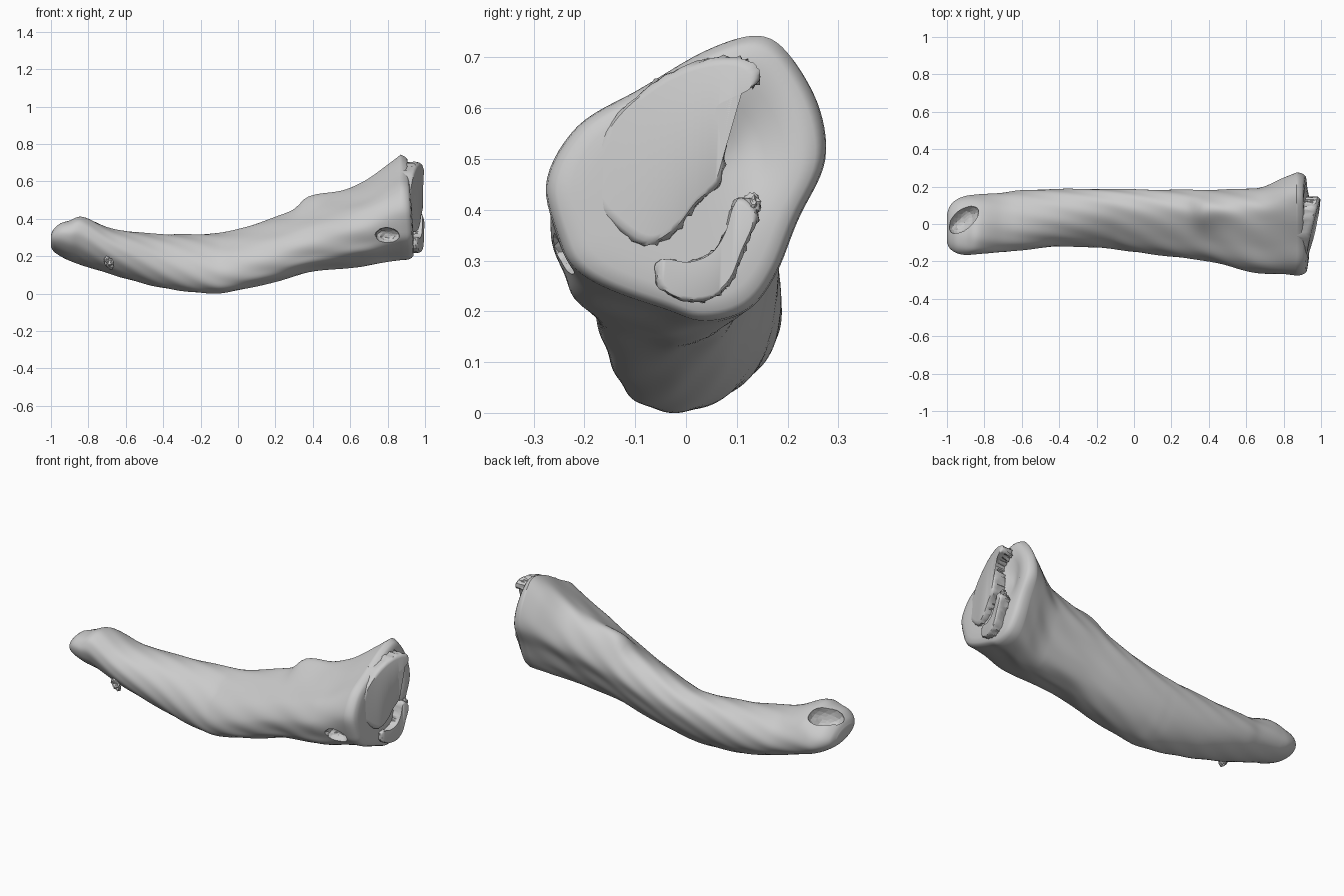
import bpy, bmesh, random
from math import sin, cos, pi, exp
from mathutils import Vector

if "Cube" in bpy.data.objects:
    bpy.data.objects.remove(bpy.data.objects["Cube"])

random.seed(4)
SEG = 96

# x, y min, y max, z bottom, z top along the shaft
STATIONS = [
    (-1.0, -.10, .05, .25, .315), (-.985, -.13, .095, .225, .345),
    (-.95, -.155, .13, .20, .375), (-.9, -.165, .15, .175, .39),
    (-.83, -.16, .158, .15, .41), (-.7, -.15, .168, .11, .355),
    (-.6, -.14, .18, .08, .335), (-.4, -.12, .187, .03, .318),
    (-.15, -.13, .187, .0, .32), (0, -.15, .185, .015, .345),
    (.2, -.175, .182, .06, .41), (.4, -.20, .182, .115, .485),
    (.6, -.25, .187, .137, .565), (.7, -.265, .20, .15, .615),
    (.8, -.268, .245, .17, .69), (.87, -.275, .275, .18, .743)]

# outline of the flared joint end, as (y, z)
JOINT = [(.275, .50), (.262, .60), (.21, .70), (.14, .745), (.04, .715),
         (-.10, .635), (-.22, .56), (-.275, .45), (-.25, .34), (-.20, .265),
         (-.05, .205), (.03, .18), (.12, .20), (.18, .28), (.225, .39)]


def spline(points, s, cyclic):
    """Catmull-Rom value at position s (in point index units)."""
    n = len(points)
    i = int(s) if cyclic else min(int(s), n - 2)
    f = s - i
    pick = (lambda k: points[k % n]) if cyclic else (lambda k: points[max(0, min(n - 1, k))])
    return [.5 * (2 * b + (c - a) * f + (2 * a - 5 * b + 4 * c - d) * f * f
                  + (3 * b - a - 3 * c + d) * f ** 3)
            for a, b, c, d in zip(pick(i - 1), pick(i), pick(i + 1), pick(i + 2))]


def section(row):
    """Skewed oval whose lean turns along the shaft, blending into the joint outline."""
    x, y0, y1, z0, z1 = row
    b = max(0, min(1, (x + .3) / .95))
    lean = -.35 + .8 * max(0, min(1, (x + .85) / .75))
    ring = []
    for k in range(SEG):
        t = 2 * pi * k / SEG
        jy, jz = spline(JOINT, k * len(JOINT) / SEG, True)
        u = (1 - b) * cos(t) + b * jy / .275
        v = (1 - b) * sin(t + lean) + b * (jz - .4625) / .2825
        # fine spiral grooves, fading at both ends
        g = 1 + .009 * sin(10 * t - 24 * x + sin(4 * x + t)) * max(0, 1 - abs(x) ** 4)
        y = (y0 + y1) / 2 + (y1 - y0) / 2 * u * g
        z = (z0 + z1) / 2 + (z1 - z0) / 2 * v * g
        # raised ridge on the upper back of the shaft
        if v > 0:
            w = .05 if x < .37 else .13
            z += .045 * exp(-((x - .37) / w) ** 2 - ((y - .07) / .08) ** 2) * min(1, v * 2)
        ring.append(Vector((x, y, z)))
    return ring


def make_object(name, bm, angle=None):
    bmesh.ops.recalc_face_normals(bm, faces=bm.faces[:])
    me = bpy.data.meshes.new(name)
    bm.to_mesh(me)
    bm.free()
    ob = bpy.data.objects.new(name, me)
    bpy.context.collection.objects.link(ob)
    if angle:
        bpy.ops.object.select_all(action='DESELECT')
        ob.select_set(True)
        bpy.context.view_layer.objects.active = ob
        bpy.ops.object.shade_smooth_by_angle(angle=angle)
    return ob


def blob(name, loc, size, rot=(0, 0, 0), rough=0.0):
    """Lumpy ellipsoid."""
    bm = bmesh.new()
    bmesh.ops.create_icosphere(bm, subdivisions=3, radius=1)
    for v in bm.verts:
        v.co *= 1 + random.uniform(-rough, rough)
    ob = make_object(name, bm)
    ob.location, ob.scale, ob.rotation_euler = loc, size, rot
    return ob


# bone shaft: lofted rings plus a domed joint end, dished on its back half
rings = []
steps = 8
for i in range((len(STATIONS) - 1) * steps + 1):
    rings.append(section(spline(STATIONS, i / steps, False)))
rim = section(STATIONS[-1])
for x, s in [(.895, .99), (.912, .96), (.922, .92), (.927, .82), (.93, .7),
             (.93, .55), (.93, .4), (.93, .2), (.93, .03)]:
    ring = []
    for p in rim:
        y, z = .01 + (p.y - .01) * s, .45 + (p.z - .45) * s
        dish = .04 * exp(-((y - .12) / .06) ** 2 - ((z - .53) / .1) ** 2)
        ring.append(Vector((x - .06 * (z - .45) - dish, y, z)))
    rings.append(ring)
bm = bmesh.new()
loops = [[bm.verts.new(p) for p in r] for r in rings]
for a, b in zip(loops, loops[1:]):
    for k in range(SEG):
        j = (k + 1) % SEG
        bm.faces.new((a[k], a[j], b[j], b[k]))
bm.faces.new(loops[0])
bm.faces.new(loops[-1])
shaft = make_object("bone_shaft", bm, .9)

# marrow hollow at the narrow end and the small hole near the joint
cutters = [blob("marrow_cutter", (-.91, .025, .365), (.10, .055, .075), (0, -.4, .75), .03),
           blob("side_hole_cutter", (.80, -.25, .31), (.065, .06, .042), (0, .1, 0), .06)]
for c in cutters:
    c.hide_render = True
    c.hide_viewport = True
    m = shaft.modifiers.new(c.name, 'BOOLEAN')
    m.operation = 'DIFFERENCE'
    m.solver = 'EXACT'
    m.object = c


def joint_plate(name, outline, base, slope_y, slope_z, depth):
    """Slanted plate with a rounded lip and a ragged broken skirt."""
    n = len(outline) * 6
    pts = [spline(outline, k / 6, True) for k in range(n)]
    cy = sum(p[0] for p in pts) / n
    cz = sum(p[1] for p in pts) / n
    bm = bmesh.new()
    loops = []
    for drop, shrink, jag in [(depth, .97, .008), (.03, 1, .006), (.012, 1, .002),
                              (.003, .96, 0), (0, .9, 0)]:
        loops.append([bm.verts.new((base + slope_y * y + slope_z * (z - .45) - drop,
                                    cy + (y - cy) * shrink + random.uniform(-jag, jag),
                                    cz + (z - cz) * shrink + random.uniform(-jag, jag)))
                      for y, z in pts])
    for a, b in zip(loops, loops[1:]):
        for k in range(n):
            j = (k + 1) % n
            bm.faces.new((a[k], a[j], b[j], b[k]))
    cap = [bm.faces.new(loops[0]), bm.faces.new(loops[-1])]
    bmesh.ops.triangulate(bm, faces=cap)
    return make_object(name, bm, .7)


# large and small joint plates
joint_plate("large_joint_plate",
            [(.14, .68), (.10, .70), (.02, .69), (-.07, .645), (-.15, .57), (-.19, .47),
             (-.18, .41), (-.12, .35), (-.07, .33), (-.02, .36), (.02, .41), (.07, .46),
             (.075, .54), (.065, .605), (.10, .63), (.14, .65)], .973, .24, -.06, .075)
joint_plate("small_joint_plate",
            [(.13, .41), (.10, .42), (.08, .36), (.05, .315), (.0, .295), (-.055, .30),
             (-.055, .25), (-.01, .222), (.05, .225), (.09, .26), (.115, .32), (.14, .38)],
            .965, .2, -.05, .06)

# small crumbs stuck to the bone
for loc, r in [((-.69, -.125, .165), .022), ((-.68, -.12, .145), .015),
               ((-.70, -.13, .18), .016), ((.97, .13, .41), .018)]:
    blob("crumb", loc, (r, r, r * 1.2), (0, 0, 0), .2)
